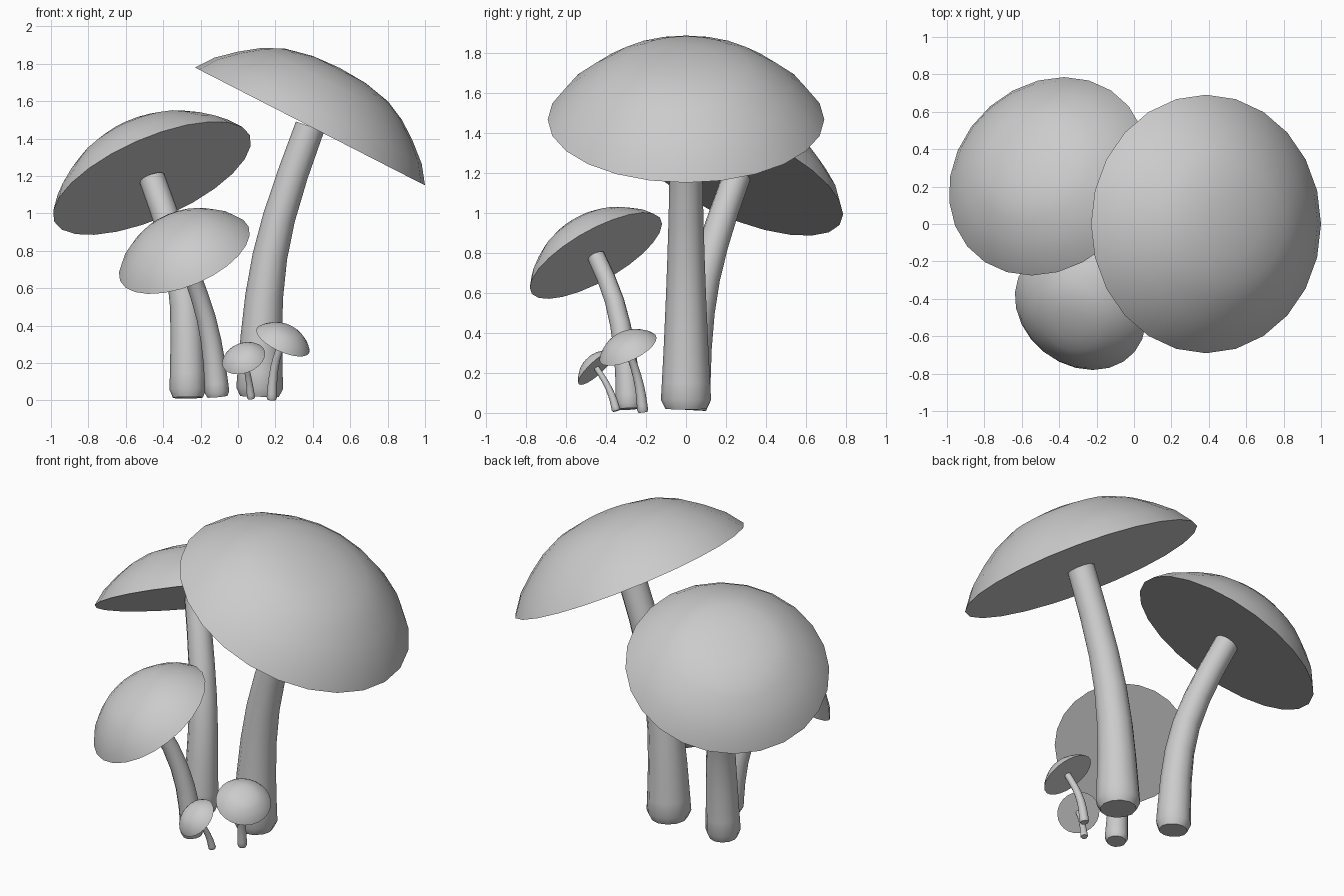
import bpy, bmesh, math
from mathutils import Vector

if "Cube" in bpy.data.objects:
    bpy.data.objects.remove(bpy.data.objects["Cube"])

grey = bpy.data.materials.new("plain grey")
grey.diffuse_color = (0.6, 0.6, 0.6, 1)
grey.use_nodes = True
grey.node_tree.nodes["Principled BSDF"].inputs["Base Color"].default_value = grey.diffuse_color

# Dome profile for a cap of radius 1: (radius, height)
DOME = [(1, 0), (0.9, 0.138), (0.755, 0.265), (0.61, 0.37), (0.45, 0.447), (0.23, 0.495)]
APEX = 0.508


def finish(bm, name):
    bmesh.ops.recalc_face_normals(bm, faces=bm.faces[:])
    mesh = bpy.data.meshes.new(name)
    bm.to_mesh(mesh)
    bm.free()
    mesh.materials.append(grey)
    ob = bpy.data.objects.new(name, mesh)
    bpy.context.collection.objects.link(ob)
    bpy.ops.object.select_all(action='DESELECT')
    ob.select_set(True)
    bpy.context.view_layer.objects.active = ob
    bpy.ops.object.shade_smooth_by_angle(angle=math.radians(35))


def frame(axis):
    """Two directions across an axis, the first lying in the xz plane."""
    axis = axis.normalized()
    u = Vector((0, 1, 0)).cross(axis).normalized()
    return u, axis.cross(u)


def ring(bm, centre, axis, radius, sides):
    u, v = frame(axis)
    angles = [2 * math.pi * i / sides for i in range(sides)]
    return [bm.verts.new(centre + radius * (math.cos(a) * u + math.sin(a) * v)) for a in angles]


def bridge(bm, a, b):
    n = len(a)
    for i in range(n):
        bm.faces.new((a[i], a[(i + 1) % n], b[(i + 1) % n], b[i]))


def cap(name, centre, axis, radius):
    bm = bmesh.new()
    c, n = Vector(centre), Vector(axis).normalized()
    rings = [ring(bm, c + n * h * radius, n, r * radius, 24) for r, h in DOME]
    for a, b in zip(rings, rings[1:]):
        bridge(bm, a, b)
    top, last = bm.verts.new(c + n * APEX * radius), rings[-1]
    for i in range(24):
        bm.faces.new((last[i], last[(i + 1) % 24], top))
    bm.faces.new(rings[0])  # flat underside
    finish(bm, name)


def spline(pts, t):
    """Smooth path through the points, t from 0 to 1."""
    p = [2 * pts[0] - pts[1]] + pts + [2 * pts[-1] - pts[-2]]
    s = t * (len(pts) - 1)
    i = min(int(s), len(pts) - 2)
    f = s - i
    a, b, c, d = p[i:i + 4]
    return 0.5 * (2 * b + (c - a) * f + (2 * a - 5 * b + 4 * c - d) * f * f
                  + (3 * b - a - 3 * c + d) * f ** 3)


def stem(name, path, base_r, top_r):
    bm = bmesh.new()
    pts = [Vector(p) for p in path]
    rings = []
    # rounded foot, then a taper which is faster in the lower half
    for t in (0, 0.035, 0.1, 0.25, 0.4, 0.55, 0.7, 0.85, 1):
        r = top_r + (base_r - top_r) * (1 - t) ** 1.6
        if t == 0:
            r *= 0.8
        axis = spline(pts, min(t + 0.02, 1)) - spline(pts, max(t - 0.02, 0))
        rings.append(ring(bm, spline(pts, t), axis, r, 12))
    for a, b in zip(rings, rings[1:]):
        bridge(bm, a, b)
    bm.faces.new(rings[0])
    bm.faces.new(rings[-1])
    finish(bm, name)


# name, cap axis, cap radius, stem path (ends at the cap centre), foot and top radius
MUSHROOMS = [
    ("large", (0.456, 0, 0.89), 0.691,
     [(0.115, 0, 0.02), (0.125, 0, 0.35), (0.158, 0, 0.7), (0.24, 0, 1.05), (0.385, 0, 1.465)],
     0.128, 0.08),
    ("back", (-0.375, 0.375, 0.848), 0.572,
     [(-0.268, 0.02, 0.015), (-0.272, 0.04, 0.33), (-0.293, 0.08, 0.62),
      (-0.36, 0.155, 0.9), (-0.46, 0.255, 1.188)], 0.1, 0.07),
    ("front", (-0.345, -0.465, 0.818), 0.373,
     [(-0.11, -0.285, 0.02), (-0.127, -0.295, 0.2), (-0.16, -0.32, 0.4),
      (-0.22, -0.37, 0.6), (-0.287, -0.45, 0.785)], 0.067, 0.045),
    ("small", (0.387, -0.387, 0.837), 0.155,
     [(0.18, -0.215, 0.003), (0.187, -0.23, 0.12), (0.205, -0.255, 0.22),
      (0.24, -0.29, 0.32)], 0.028, 0.019),
    ("tiny", (-0.28, -0.65, 0.706), 0.12,
     [(0.07, -0.348, 0.01), (0.062, -0.368, 0.08), (0.05, -0.4, 0.15),
      (0.03, -0.447, 0.225)], 0.022, 0.014),
]
for name, axis, radius, path, foot, top in MUSHROOMS:
    cap(name + "_cap", path[-1], axis, radius)
    stem(name + "_stem", path, foot, top)
